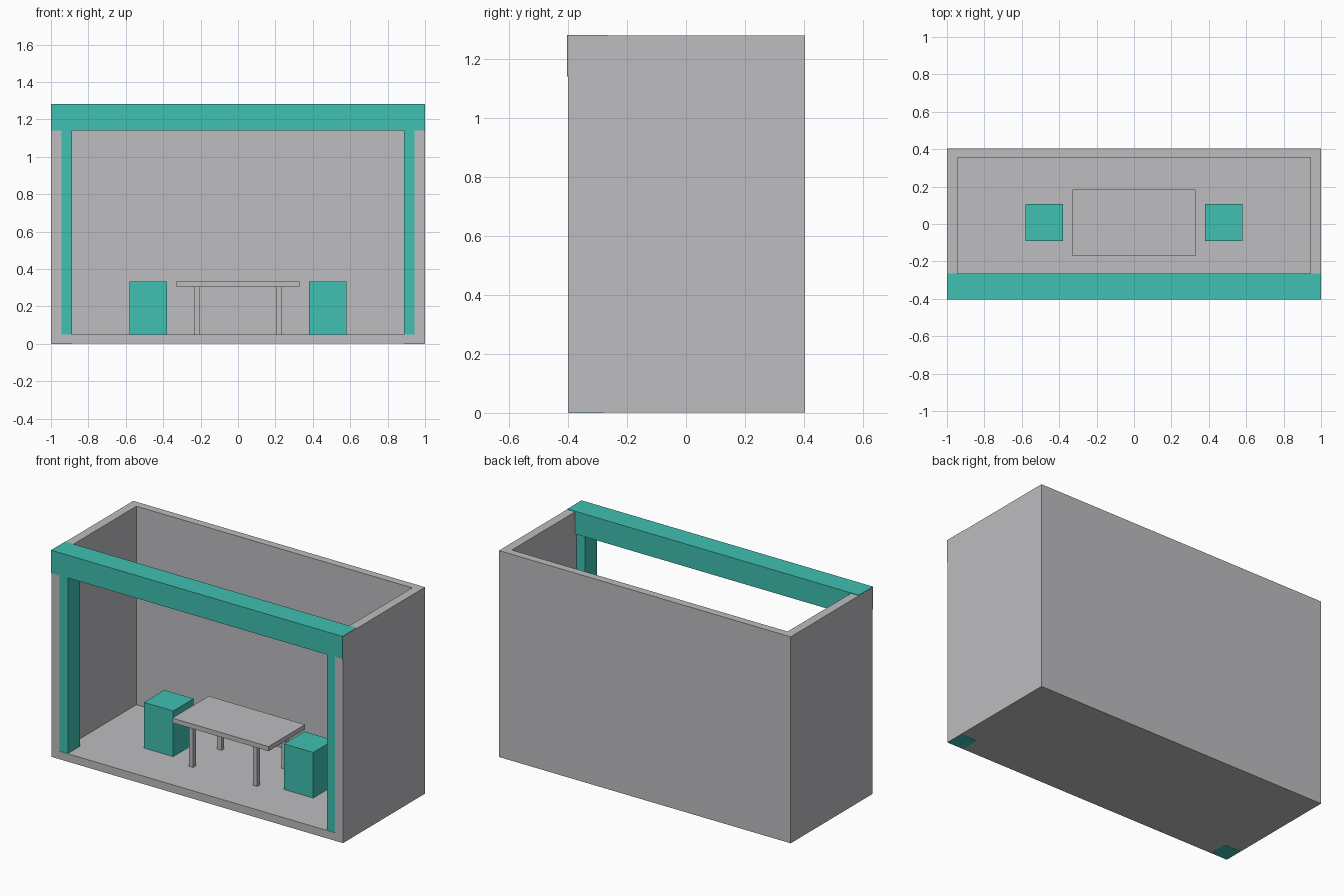
import bpy
import bmesh
from mathutils import Vector

cube = bpy.data.objects.get("Cube")
if cube:
    bpy.data.objects.remove(cube, do_unlink=True)


def make_material(name, color):
    mat = bpy.data.materials.new(name)
    mat.use_nodes = True
    mat.diffuse_color = color
    mat.node_tree.nodes["Principled BSDF"].inputs["Base Color"].default_value = color
    return mat


grey = make_material("light grey", (0.51, 0.51, 0.53, 1))
teal = make_material("teal", (0.05, 0.53, 0.445, 1))


def box(name, low, high, mat):
    """Axis-aligned box between two opposite corners."""
    low, high = Vector(low), Vector(high)
    mesh = bpy.data.meshes.new(name)
    bm = bmesh.new()
    bmesh.ops.create_cube(bm, size=1)
    bmesh.ops.scale(bm, vec=high - low, verts=bm.verts)
    bm.to_mesh(mesh)
    bm.free()
    mesh.materials.append(mat)
    obj = bpy.data.objects.new(name, mesh)
    obj.location = (low + high) / 2
    bpy.context.collection.objects.link(obj)
    return obj


def mirrored_pair(name, low, high, mat):
    """The same box on the left (+x) and right (-x)."""
    box("left_" + name, low, high, mat)
    box("right_" + name, (-high[0], low[1], low[2]), (-low[0], high[1], high[2]), mat)


FRONT, BACK, TOP = -0.4, 0.403, 1.28
WALL, FLOOR = 0.945, 0.05

# Open-topped room
box("floor", (-WALL, FRONT, 0.001), (WALL, 0.355, FLOOR), grey)
box("back_wall", (-WALL, 0.355, 0.001), (WALL, BACK, TOP), grey)
mirrored_pair("side_wall", (WALL, FRONT, 0.001), (1, BACK, TOP), grey)

# Front frame: posts sunk into the walls, beam across the top
mirrored_pair("post", (0.888, FRONT + 0.002, 0), (0.998, -0.28, 1.2), teal)
box("front_beam", (-0.999, -0.404, 1.142), (0.999, -0.265, TOP + 0.003), teal)
# Floor lip covering the foot of the posts
box("floor_lip", (-WALL, FRONT, 0.002), (WALL, FRONT + 0.003, FLOOR), grey)

# Table
box("table_top", (-0.33, -0.172, 0.304), (0.33, 0.185, 0.333), grey)
for label, y in (("front", -0.132), ("back", 0.145)):
    mirrored_pair(label + "_table_leg", (0.206, y - 0.014, FLOOR),
                  (0.234, y + 0.014, 0.304), grey)

# Block stools
mirrored_pair("stool", (0.38, -0.092, FLOOR), (0.58, 0.108, 0.333), teal)
